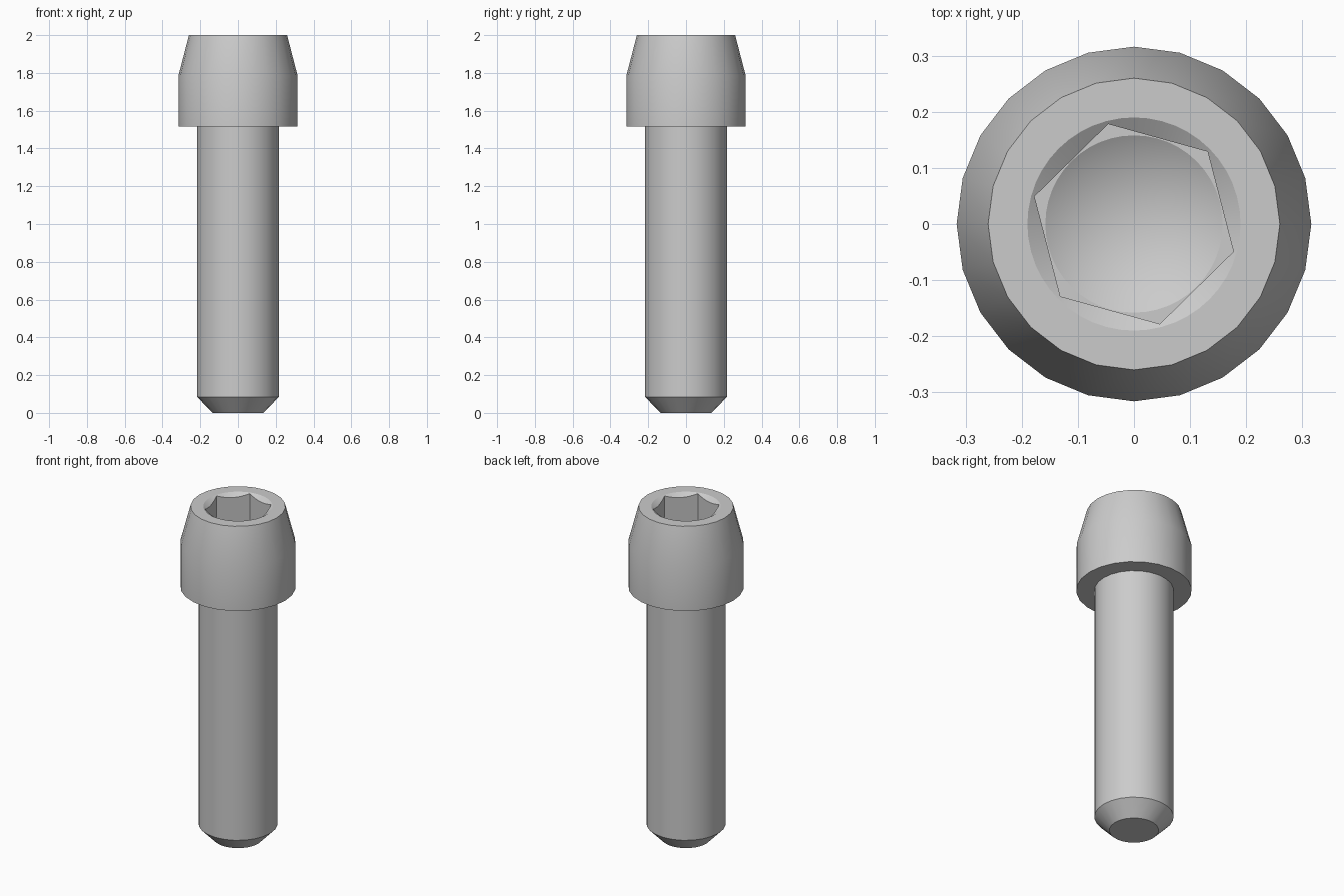
import bpy, bmesh, math

cube = bpy.data.objects.get("Cube")
if cube:
    bpy.data.objects.remove(cube, do_unlink=True)

steel = bpy.data.materials.new("light_grey_steel")
steel.use_nodes = True
steel.diffuse_color = (0.6, 0.6, 0.6, 1)
steel.node_tree.nodes["Principled BSDF"].inputs["Base Color"].default_value = (0.6, 0.6, 0.6, 1)


def lathe(name, profile, sides, turn=0.0):
    """Closed solid turned around z; the profile is (radius, height) from bottom to top."""
    bm = bmesh.new()
    rings = []
    for r, z in profile:
        if r == 0:
            rings.append([bm.verts.new((0, 0, z))] * sides)
        else:
            angles = [turn + math.tau * i / sides for i in range(sides)]
            rings.append([bm.verts.new((r * math.cos(a), r * math.sin(a), z)) for a in angles])
    for low, high in zip(rings, rings[1:]):
        for i in range(sides):
            j = (i + 1) % sides
            corners = list(dict.fromkeys((low[i], low[j], high[j], high[i])))
            bm.faces.new(corners)
    if profile[0][0] > 0:
        bm.faces.new(rings[0][::-1])
    if profile[-1][0] > 0:
        bm.faces.new(rings[-1])
    bmesh.ops.recalc_face_normals(bm, faces=bm.faces)
    mesh = bpy.data.meshes.new(name)
    bm.to_mesh(mesh)
    bm.free()
    mesh.materials.append(steel)
    obj = bpy.data.objects.new(name, mesh)
    bpy.context.collection.objects.link(obj)
    return obj


# Chamfered shank and tapered head in one turned body
bolt = lathe("socket_head_bolt", [
    (0.135, 0), (0.217, 0.085), (0.217, 1.515),
    (0.316, 1.515), (0.316, 1.785), (0.26, 2.0)], 24)

# Socket cutters: rim countersink, hexagonal recess, drilled point
floor = 1.74
cutters = [
    lathe("rim_countersink", [(0, 1.873), (0.19, 2.0), (0.22, 2.02)], 48),
    lathe("hex_recess", [(0.184, floor), (0.184, 2.1)], 6, math.radians(44.5)),
    lathe("drill_point", [(0, floor - 0.095), (0.158, floor), (0.158, floor + 0.05)], 48),
]

bpy.ops.object.select_all(action='DESELECT')
bpy.context.view_layer.objects.active = bolt
bolt.select_set(True)
for cutter in cutters:
    cutter.hide_render = True
    cut = bolt.modifiers.new(cutter.name, 'BOOLEAN')
    cut.operation = 'DIFFERENCE'
    cut.solver = 'EXACT'
    cut.object = cutter
    bpy.ops.object.modifier_apply(modifier=cut.name)
    bpy.data.objects.remove(cutter, do_unlink=True)

bpy.ops.object.shade_smooth_by_angle(angle=math.radians(28))
